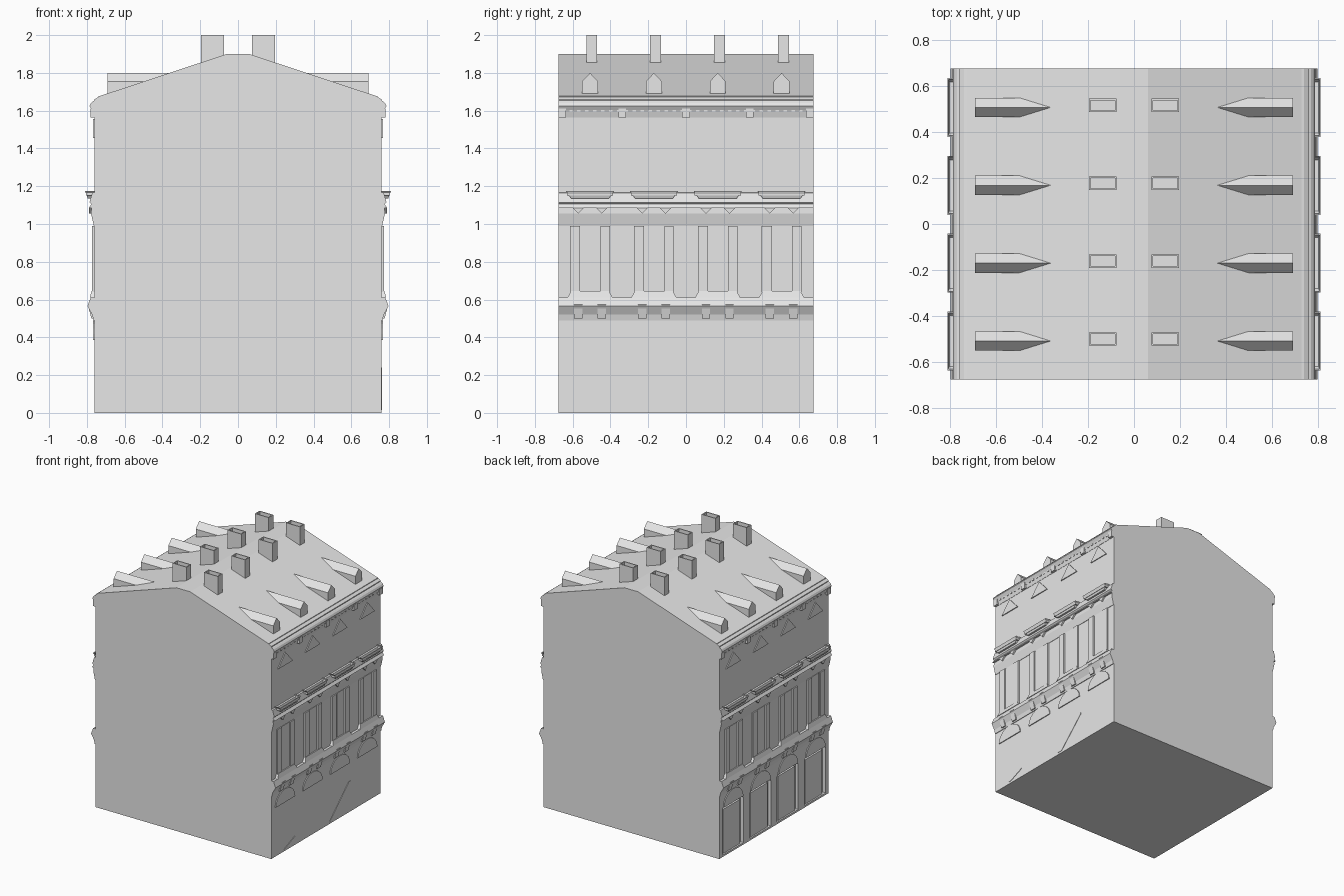
import bpy, bmesh
from math import pi, cos, sin

cube = bpy.data.objects.get("Cube")
if cube:
    bpy.data.objects.remove(cube, do_unlink=True)

stone = bpy.data.materials.new("pale grey stone")
stone.use_nodes = True
GREY = (0.8, 0.8, 0.8, 1)
stone.diffuse_color = GREY
stone.node_tree.nodes["Principled BSDF"].inputs["Base Color"].default_value = GREY

HALF = 0.675
WALL = 0.76
BAYS = [-0.508 + 0.338 * i for i in range(4)]


def finish(name, bm):
    bmesh.ops.recalc_face_normals(bm, faces=bm.faces)
    mesh = bpy.data.meshes.new(name)
    bm.to_mesh(mesh)
    bm.free()
    mesh.materials.append(stone)
    obj = bpy.data.objects.new(name, mesh)
    bpy.context.collection.objects.link(obj)
    return obj


def add_loft(bm, ring_a, ring_b):
    """Close two matching rings of points into a solid."""
    a = [bm.verts.new(p) for p in ring_a]
    b = [bm.verts.new(p) for p in ring_b]
    n = len(a)
    for i in range(n):
        j = (i + 1) % n
        bm.faces.new((a[i], a[j], b[j], b[i]))
    bm.faces.new(a[::-1])
    return bm.faces.new(b)


def along_y(bm, profile, y0, y1, side=1):
    """Extrude an (x, z) profile along y."""
    return add_loft(bm, *[[(side * x, y, z) for x, z in profile] for y in (y0, y1)])


def along_x(bm, outline, x0, x1, side=1):
    """Extrude a (y, z) outline along x."""
    return add_loft(bm, *[[(side * x, y, z) for y, z in outline] for x in (x0, x1)])


def box(bm, x0, x1, y0, y1, z0, z1, side=1):
    return along_x(bm, [(y0, z0), (y1, z0), (y1, z1), (y0, z1)], x0, x1, side)


def tapered(bm, bottom, top, z0, z1, side=1):
    """Box whose bottom and top rectangles (x0, x1, y0, y1) differ; returns its top."""
    rings = []
    for (x0, x1, y0, y1), z in ((bottom, z0), (top, z1)):
        rings.append([(side * x0, y0, z), (side * x1, y0, z),
                      (side * x1, y1, z), (side * x0, y1, z)])
    return add_loft(bm, *rings)


def hollow(bm, face, rim, depth):
    """Sink a rimmed recess into a top face."""
    bmesh.ops.recalc_face_normals(bm, faces=bm.faces)
    bmesh.ops.inset_region(bm, faces=[face], thickness=rim)
    new = bmesh.ops.extrude_discrete_faces(bm, faces=[face])["faces"][0]
    for v in new.verts:
        v.co.z -= depth


# Main block with gabled roof and flat ridge
half_outline = [(WALL, 0), (WALL, 1.66), (0.73, 1.678), (0.06, 1.9)]
outline = half_outline + [(-x, z) for x, z in reversed(half_outline)]
bm = bmesh.new()
along_y(bm, outline, -HALF, HALF)
body = finish("building_body", bm)

# Ground floor door recesses on one long side
bm = bmesh.new()
for y in BAYS:
    along_x(bm, [(y - 0.13, 0.015), (y + 0.13, 0.015), (y + 0.13, 0.37),
                 (y + 0.11, 0.39), (y - 0.11, 0.39), (y - 0.13, 0.37)], 0.735, 0.85, -1)
cutter = finish("door_cutter", bm)
cutter.hide_render = True
cutter.hide_viewport = True
cutter.display_type = "WIRE"
cut = body.modifiers.new("door recesses", "BOOLEAN")
cut.object = cutter
cut.solver = "EXACT"

bm = bmesh.new()
for y in BAYS:
    box(bm, 0.73, 0.748, y - 0.105, y + 0.105, 0.015, 0.36, -1)
finish("door_leaves", bm)

# Slanted thin strips on the opposite ground floor wall
bm = bmesh.new()
along_x(bm, [(-0.52, 0.015), (-0.5, 0.015), (-0.38, 0.065), (-0.38, 0.073)], 0.75, 0.763)
along_x(bm, [(0.04, 0.015), (0.08, 0.015), (0.3, 0.23), (0.3, 0.24), (0.28, 0.24)], 0.75, 0.763)
finish("wall_strips", bm)

LOWER_BAND = [(0.75, 0.49), (0.765, 0.49), (0.772, 0.52), (0.797, 0.565), (0.78, 0.61), (0.75, 0.61)]
MIDDLE_BAND = [(0.75, 0.99), (0.763, 0.99), (0.778, 1.055), (0.776, 1.085), (0.79, 1.085),
               (0.776, 1.105), (0.786, 1.115), (0.772, 1.165), (0.75, 1.17)]
EAVE = [(0.72, 1.565), (0.762, 1.565), (0.772, 1.6), (0.786, 1.625), (0.779, 1.64),
        (0.768, 1.65), (0.742, 1.66), (0.738, 1.677), (0.72, 1.68)]

for side, label in ((1, "left"), (-1, "right")):
    # Full length mouldings
    for name, profile in (("lower_band", LOWER_BAND), ("middle_band", MIDDLE_BAND), ("eave", EAVE)):
        bm = bmesh.new()
        along_y(bm, profile, -HALF, HALF, side)
        finish(f"{label}_{name}", bm)

    arches, gables, windows, sills = (bmesh.new() for _ in range(4))
    brackets, trays, dormers, chimneys = (bmesh.new() for _ in range(4))
    for y in BAYS:
        # Arched heads over the ground floor and triangular heads on the top floor
        arc = [(y + 0.12 * cos(pi * i / 10), 0.385 + 0.105 * sin(pi * i / 10)) for i in range(11)]
        along_x(arches, arc, 0.75, 0.767, side)
        along_x(gables, [(y - 0.09, 1.455), (y + 0.09, 1.455), (y, 1.555)], 0.75, 0.767, side)

        # Window with side pilasters and central panel
        for a, b, x in ((-0.105, -0.052, 0.772), (-0.042, 0.047, 0.766), (0.055, 0.105, 0.772)):
            box(windows, 0.75, x, y + a, y + b, 0.64, 0.99, side)
        tapered(sills, (0.75, 0.785, y - 0.12, y + 0.12), (0.75, 0.775, y - 0.1, y + 0.1),
                0.61, 0.645, side)

        # Brackets below the sill and below the tray
        for d in (-0.062, 0.062):
            along_y(brackets, [(0.75, 0.5), (0.776, 0.5), (0.796, 0.575), (0.75, 0.575)],
                    y + d - 0.022, y + d + 0.022, side)
            along_x(brackets, [(y + d - 0.03, 1.085), (y + d, 1.055), (y + d + 0.03, 1.085)],
                    0.75, 0.79, side)

        # Balcony tray with a raised rim
        top = tapered(trays, (0.75, 0.795, y - 0.1, y + 0.1), (0.75, 0.81, y - 0.128, y + 0.128),
                      1.135, 1.175, side)
        hollow(trays, top, 0.008, 0.025)

        # Pointed dormer running back into the roof
        along_x(dormers, [(y - 0.042, 1.685), (y + 0.042, 1.685), (y + 0.042, 1.755),
                          (y, 1.8), (y - 0.042, 1.755)], 0.69, 0.3, side)

        # Hollow chimney
        stack = (0.075, 0.195, y - 0.02, y + 0.038)
        top = tapered(chimneys, stack, stack, 1.8, 2.0, side)
        hollow(chimneys, top, 0.01, 0.04)

    # Eave brackets with small dentils between them
    eave_blocks = bmesh.new()
    for i in range(5):
        y = max(-HALF + 0.02, min(HALF - 0.02, -0.676 + 0.338 * i))
        box(eave_blocks, 0.75, 0.78, y - 0.02, y + 0.02, 1.565, 1.612, side)
    for i in range(32):
        y = -0.651 + 0.042 * i
        box(eave_blocks, 0.75, 0.774, y - 0.009, y + 0.009, 1.592, 1.61, side)

    for name, part in (("arched_heads", arches), ("triangular_heads", gables),
                       ("window_panels", windows), ("window_sills", sills),
                       ("brackets", brackets), ("balcony_trays", trays),
                       ("dormers", dormers), ("chimneys", chimneys),
                       ("eave_blocks", eave_blocks)):
        finish(f"{label}_{name}", part)
